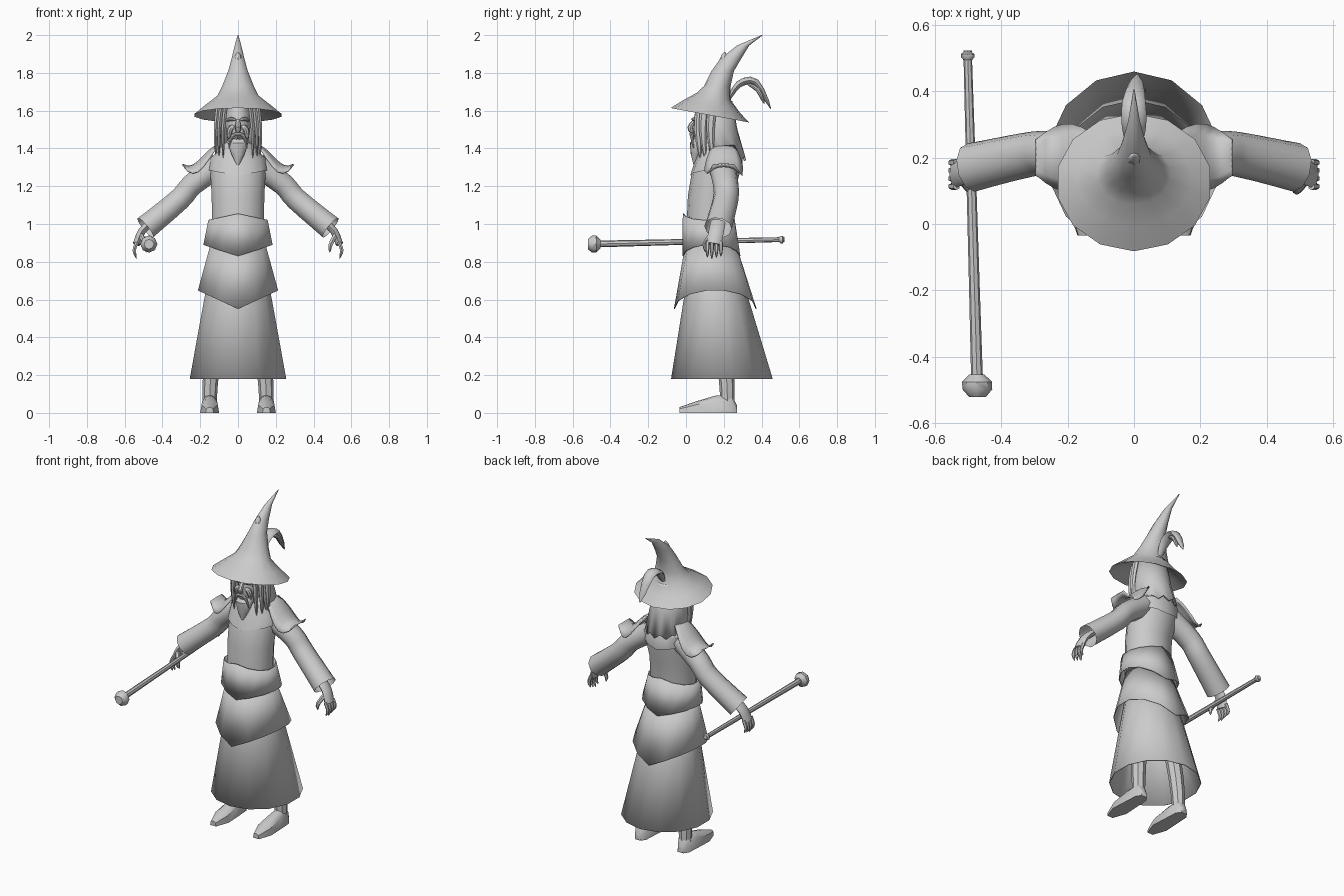
import bpy, bmesh
from math import sin, cos, pi, radians, sqrt
from mathutils import Vector

default_cube = bpy.data.objects.get("Cube")
if default_cube:
    bpy.data.objects.remove(default_cube)

grey_colour = (.6, .6, .6, 1)
grey = bpy.data.materials.new("plain grey")
grey.use_nodes = True
grey.diffuse_color = grey_colour
for node in grey.node_tree.nodes:
    if node.type == 'BSDF_PRINCIPLED':
        node.inputs["Base Color"].default_value = grey_colour
parts = []


def loft(name, rings, closed=True, capped=True, mirrored=False, thickness=0):
    """Skin a list of equal point rings into one object."""
    bm = bmesh.new()
    rows = [[bm.verts.new(point) for point in ring] for ring in rings]
    count = len(rows[0])
    for lower, upper in zip(rows, rows[1:]):
        for i in range(count if closed else count - 1):
            j = (i + 1) % count
            bm.faces.new((lower[i], lower[j], upper[j], upper[i]))
    if closed and capped:
        bm.faces.new(rows[0])
        bm.faces.new(rows[-1])
    bmesh.ops.recalc_face_normals(bm, faces=bm.faces)
    mesh = bpy.data.meshes.new(name)
    bm.to_mesh(mesh)
    bm.free()
    mesh.materials.append(grey)
    part = bpy.data.objects.new(name, mesh)
    bpy.context.collection.objects.link(part)
    if thickness:
        solidify = part.modifiers.new("Thickness", 'SOLIDIFY')
        solidify.thickness = thickness
        solidify.offset = 0
    if mirrored:
        part.modifiers.new("Mirror", 'MIRROR')
    parts.append(part)


def level(height, width, front, back, dip=0, tilt=0, opening=0, sides=14):
    """Upright ring; dip lowers front and back, tilt lifts the front."""
    middle, depth = (front + back) / 2, (back - front) / 2
    ring = []
    for i in range(sides + 1 if opening else sides):
        turn = opening + (2 * pi - 2 * opening) * i / sides
        ring.append((width * sin(turn), middle - depth * cos(turn),
                     height - dip * (1 - abs(sin(turn))) + tilt * cos(turn)))
    return ring


def shell(name, *rows, **options):
    loft(name, [level(*row) for row in rows], **options)


def smooth_path(points, steps=3):
    """Pass a rounded path through a few points."""
    points = [Vector(point) for point in points]
    padded = [points[0], *points, points[-1]]
    path = []
    for before, start, end, after in zip(padded, padded[1:], padded[2:], padded[3:]):
        for step in range(steps):
            f = step / steps
            leaving, arriving = (end - before) / 2, (after - start) / 2
            bend = leaving * (1 - f) - arriving * f + (end - start) * (2 * f - 1)
            path.append(start.lerp(end, f) + bend * f * (1 - f))
    return path + [points[-1]]


def even(f):
    return 1


def pointed(f):
    return 1 - .9 * f ** 3


def spindle(f):
    return .1 + .9 * sin(pi * f) ** .7


def tube(name, points, width, depth, profile=even, across=(0, 1, 0), sides=8, **options):
    """Sweep an ellipse along a path; width lies along the across direction."""
    path = smooth_path(points)
    last = len(path) - 1
    rings = []
    for i, centre in enumerate(path):
        along = (path[min(i + 1, last)] - path[max(i - 1, 0)]).normalized()
        u = Vector(across)
        u = (u - along * u.dot(along)).normalized()
        v = along.cross(u)
        scale = profile(i / last)
        turns = [2 * pi * k / sides for k in range(sides)]
        rings.append([centre + (u * width * cos(turn) + v * depth * sin(turn)) * scale
                      for turn in turns])
    loft(name, rings, **options)


sideways = (1, 0, 0)

# Robe layers
shell("lower_skirt", (.18, .26, -.077, .457), (.6, .182, -.01, .33), (.85, .13, .02, .25),
      capped=False, thickness=.004)
shell("upper_skirt", (.65, .216, -.062, .372, .1), (.9, .145, 0, .26),
      capped=False, thickness=.004)
shell("waist_band", (.89, .185, -.016, .285, .06), (1.02, .158, -.014, .25, -.035),
      capped=False, thickness=.006)
shell("torso", (.92, .14, 0, .24), (1.15, .143, .01, .25), (1.27, .15, .03, .285),
      (1.34, .148, .06, .285), (1.4, .09, .08, .26), (1.45, .05, .09, .2))
shell("mantle", (1.285, .158, .022, .298, .03), (1.345, .152, .05, .3),
      (1.43, .07, .08, .24), capped=False)

# Legs and boots
tube("leg", [(.08, .16, .8), (.14, .21, .25), (.15, .22, .04)], .06, .06,
     lambda f: 1 - .4 * sqrt(f), mirrored=True)
boot = []
for y, half_width, top in ((.27, .02, .04), (.24, .04, .1), (.15, .045, .09),
                           (.05, .05, .06), (-.035, .02, .03)):
    turns = [pi * k / 6 for k in range(7)]
    boot.append([(.15 + half_width * cos(turn), y, top * sqrt(abs(sin(turn))))
                 for turn in turns])
loft("boot", boot, mirrored=True)

# Sleeves with an open cuff
tube("sleeve", [(.1, .19, 1.31), (.24, .21, 1.21), (.31, .21, 1.13), (.49, .17, .98)],
     .074, .068, lambda f: 1 - .1 * sin(pi * f), sides=10, capped=False, mirrored=True)

# Hands: palm, four fingers and a thumb
tube("palm", [(.46, .17, 1.01), (.51, .16, .96), (.537, .148, .893)], .04, .02, mirrored=True)
for i, finger in enumerate(("index", "middle", "ring", "little")):
    y = .113 + i * .024
    tip = .815 + .007 * abs(i - 1)
    tube(finger + "_finger", [(.534, y, .905), (.55, y, .86), (.537, y, tip)],
         .011, .011, pointed, sides=6, mirrored=True)
tube("thumb", [(.515, .13, .94), (.49, .1, .89), (.486, .106, .85)],
     .014, .014, pointed, sides=6, mirrored=True)

# Curved shoulder guards, flicked up at the rim
guard = []
for step in range(8):
    f = step / 7
    reach, sag = .055 + .045 * sin(pi * f), .055 * sin(pi * f)
    crest = 1.36 + .055 * cos(1.2 * pi * f)
    guard.append([(.1 + .195 * f, .2 + reach * k / 3, crest - sag * (k / 3) ** 2)
                  for k in range(-3, 4)])
loft("shoulder_guard", guard, closed=False, thickness=.008, mirrored=True)

# Head and face
shell("head", (1.36, .045, .09, .18), (1.42, .052, .045, .2), (1.5, .066, .036, .24),
      (1.58, .07, .045, .25), (1.66, .055, .08, .22))
tube("nose", [(0, .055, 1.56), (0, .022, 1.51), (0, .04, 1.48)], .016, .015, spindle, sideways)
tube("brow", [(.01, .038, 1.55), (.035, .04, 1.556), (.065, .07, 1.545)],
     .01, .01, spindle, mirrored=True)
tube("cheek", [(.02, .045, 1.52), (.042, .05, 1.5), (.05, .06, 1.45)],
     .016, .016, spindle, mirrored=True)
tube("lip", [(0, .032, 1.458), (.032, .05, 1.455)], .009, .009, pointed, mirrored=True)
tube("moustache", [(0, .028, 1.477), (.03, .03, 1.465), (.05, .04, 1.4)],
     .01, .01, pointed, mirrored=True)
shell("beard", (1.46, .054, .04, .12, .01), (1.43, .056, .02, .11),
      (1.37, .036, .025, .08), (1.305, .003, .042, .048))

# Hair: ragged back sheet and hanging locks
sheet = [level(*row, opening=1.1) for row in
         ((1.65, .085, .06, .24), (1.5, .105, .05, .266), (1.36, .118, .06, .312))]
sheet[-1] = [(x, y, z - .025 * (i % 2)) for i, (x, y, z) in enumerate(sheet[-1])]
loft("back_hair", sheet, closed=False, thickness=.012)
for lock, (x, y) in {"front": (.078, .075), "middle": (.1, .1), "back": (.118, .14)}.items():
    tube(lock + "_hair_lock", [(x - .012, y, 1.62), (x, y - .01, 1.5), (x, y, 1.35)],
         .024, .013, pointed, sides=6, mirrored=True)

# Hat: hollow underside, slanted brim and bent crown
shell("hat", (1.645, .1, .06, .24, 0, .02), (1.603, .17, -.015, .28, 0, .034),
      (1.576, .235, -.082, .333, 0, .038), (1.624, .175, -.01, .285, 0, .034),
      (1.675, .112, .058, .238, 0, .02), (1.73, .086, .095, .236), (1.81, .053, .135, .254),
      (1.875, .035, .182, .292), (1.945, .018, .27, .335), (2, .002, .4, .407))
tube("hat_fold", [(0, .215, 1.8), (0, .2, 1.85), (0, .205, 1.91)], .03, .03, pointed)

# Plumes behind the hat
tube("plume", [(0, .222, 1.65), (0, .28, 1.74), (0, .37, 1.75), (.01, .449, 1.61)],
     .038, .02, spindle, sideways)
tube("small_plume", [(.01, .32, 1.745), (.02, .38, 1.71), (.025, .415, 1.635)],
     .016, .012, spindle, sideways)

# Staff with a heavy head and a small foot knob
head_end, foot_end = Vector((-.471, -.52, .893)), Vector((-.501, .522, .918))
tube("staff", [head_end.lerp(foot_end, .02), foot_end], .018, .018,
     lambda f: 1 - .3 * f, sideways)
for knob, start, end, radii in (("staff_head", head_end, foot_end, (.026, .045, .045, .022)),
                                ("staff_foot", foot_end, head_end, (.006, .02, .02, .012))):
    spacing = radii[1] / 2
    rings = []
    for i, radius in enumerate(radii):
        centre = start + (end - start).normalized() * spacing * i
        rings.append([centre + Vector((cos(turn), 0, sin(turn))) * radius
                      for turn in [pi * k / 4 for k in range(8)]])
    loft(knob, rings)

# Smooth shading with crisp creases
bpy.ops.object.select_all(action='DESELECT')
for part in parts:
    part.select_set(True)
bpy.context.view_layer.objects.active = parts[0]
bpy.ops.object.shade_smooth_by_angle(angle=radians(40))
